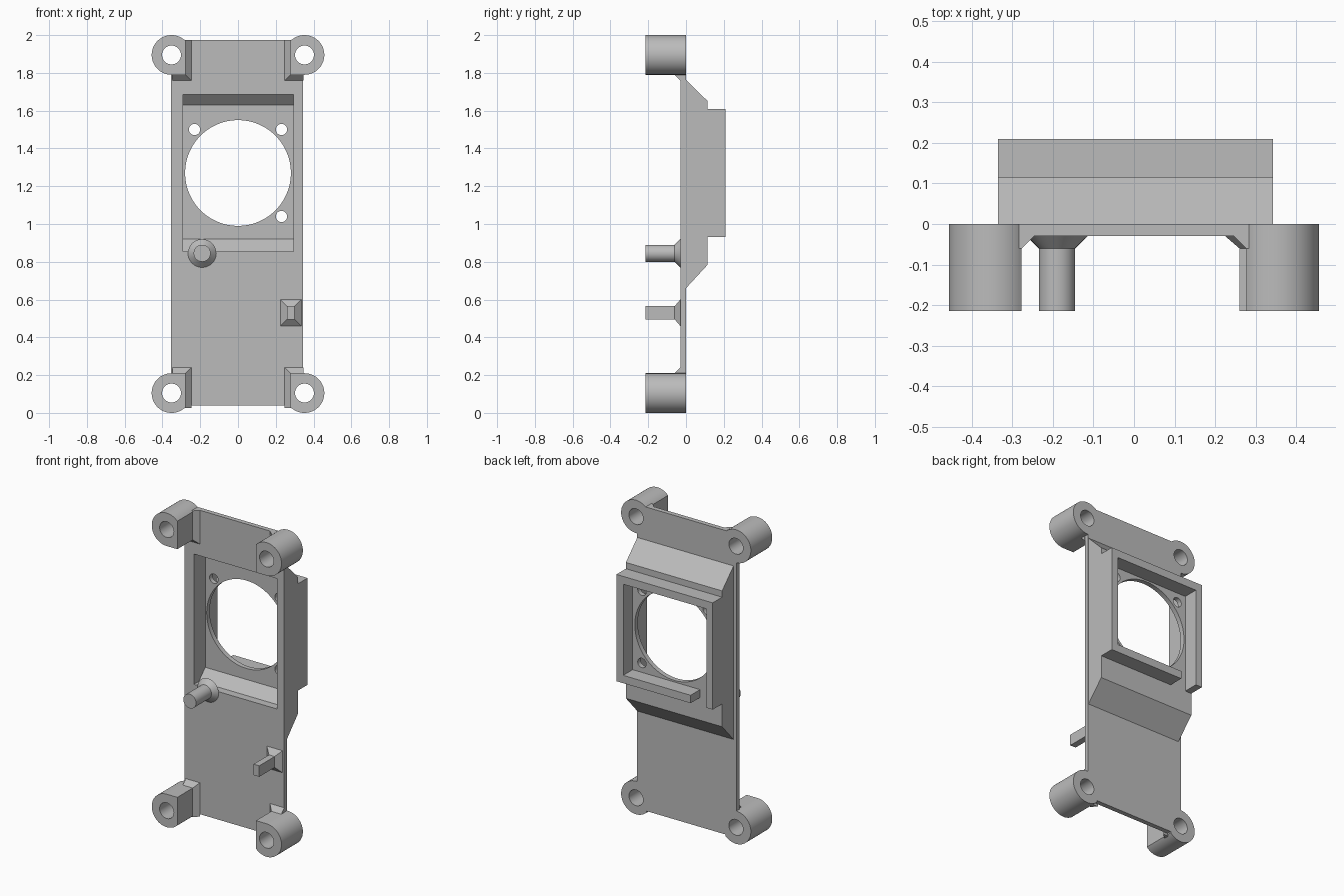
import bpy, bmesh
from math import cos, sin, pi, acos, radians

cube = bpy.data.objects.get("Cube")
if cube:
    bpy.data.objects.remove(cube, do_unlink=True)

grey = bpy.data.materials.new("plain_grey")
grey.use_nodes = True
COLOUR = (0.5, 0.5, 0.5, 1)
grey.diffuse_color = COLOUR
grey.node_tree.nodes["Principled BSDF"].inputs["Base Color"].default_value = COLOUR


def finish(name, bm):
    bmesh.ops.recalc_face_normals(bm, faces=bm.faces)
    mesh = bpy.data.meshes.new(name)
    bm.to_mesh(mesh)
    bm.free()
    mesh.materials.append(grey)
    obj = bpy.data.objects.new(name, mesh)
    bpy.context.collection.objects.link(obj)
    return obj


def loft(name, start, end):
    """Solid between two matching closed outlines."""
    bm = bmesh.new()
    a = [bm.verts.new(p) for p in start]
    b = [bm.verts.new(p) for p in end]
    bm.faces.new(a)
    bm.faces.new(b[::-1])
    n = len(a)
    for i in range(n):
        j = (i + 1) % n
        bm.faces.new((a[i], b[i], b[j], a[j]))
    return finish(name, bm)


def prism_x(name, profile, x0, x1):
    return loft(name, [(x0, y, z) for y, z in profile], [(x1, y, z) for y, z in profile])


def prism_y(name, profile, y0, y1):
    return loft(name, [(x, y0, z) for x, z in profile], [(x, y1, z) for x, z in profile])


def rect(x0, x1, z0, z1):
    return [(x0, z0), (x1, z0), (x1, z1), (x0, z1)]


def circle(x, z, r, n=48):
    return [(x + r * cos(2 * pi * i / n), z + r * sin(2 * pi * i / n)) for i in range(n)]


def flared(name, tip, foot, y0, y1):
    return loft(name, [(x, y0, z) for x, z in tip], [(x, y1, z) for x, z in foot])


def combine(obj, other, operation):
    mod = obj.modifiers.new("combine", 'BOOLEAN')
    mod.operation = operation
    mod.solver = 'EXACT'
    mod.object = other
    bpy.ops.object.select_all(action='DESELECT')
    bpy.context.view_layer.objects.active = obj
    obj.select_set(True)
    bpy.ops.object.modifier_apply(modifier=mod.name)
    bpy.data.objects.remove(other, do_unlink=True)


def smooth(obj):
    bpy.ops.object.select_all(action='DESELECT')
    bpy.context.view_layer.objects.active = obj
    obj.select_set(True)
    bpy.ops.object.shade_smooth_by_angle(angle=radians(30))


FRONT, PLATE, FLARE = -0.215, -0.03, -0.06
BOSS_R, HOLE_R, INNER = 0.105, 0.05, 0.075
corners = [(sx, sz, sx * 0.352, 0.105 if sz < 0 else 1.895)
           for sx in (-1, 1) for sz in (-1, 1)]

# Back plate with the raised rear housing
body = prism_y("back_plate", rect(-0.355, 0.345, 0.04, 1.975), PLATE, 0)
housing = prism_x("housing", [(-0.02, 1.765), (0, 1.765), (0.115, 1.65), (0.115, 1.61),
                              (0.21, 1.61), (0.21, 0.93), (0.115, 0.93),
                              (0.115, 0.785), (0, 0.66), (-0.02, 0.66)], -0.335, 0.343)
combine(body, housing, 'UNION')

# Front recess, rear pocket and cable slot
recess = prism_x("recess", [(-0.05, 1.685), (0.033, 1.685), (0.085, 1.63),
                            (0.085, 0.92), (0.02, 0.855), (-0.05, 0.855)], -0.29, 0.295)
combine(body, recess, 'DIFFERENCE')
pocket = prism_y("pocket", rect(-0.29, 0.295, 0.98, 1.56), 0.115, 0.3)
combine(body, pocket, 'DIFFERENCE')
slot = prism_y("slot", rect(-0.29, -0.18, 0.9, 1.0), 0.115, 0.3)
combine(body, slot, 'DIFFERENCE')

# Round opening, screw holes and corner holes
combine(body, prism_y("opening", circle(0, 1.27, 0.28, 96), 0.05, 0.15), 'DIFFERENCE')
for x, z in ((-0.23, 1.5), (0.23, 1.5), (0.23, 1.04)):
    combine(body, prism_y("screw_hole", circle(x, z, 0.03, 24), 0.05, 0.15), 'DIFFERENCE')
for sx, sz, cx, cz in corners:
    combine(body, prism_y("corner_hole", circle(cx, cz, HOLE_R), -0.3, 0.1), 'DIFFERENCE')
smooth(body)

# Corner bosses: round outside, square towards the plate, flared at the foot
end_angle = acos(-INNER / BOSS_R)
steps = 40
arc = [-pi / 2 + (end_angle + pi / 2) * i / steps for i in range(steps + 1)]
section = [(-INNER, -BOSS_R)] + [(BOSS_R * cos(a), BOSS_R * sin(a)) for a in arc]
for sx, sz, cx, cz in corners:
    def place(points):
        return [(cx + sx * x, cz + sz * z) for x, z in points]
    name = ("upper" if sz > 0 else "lower") + ("_left" if sx > 0 else "_right") + "_boss"
    boss = prism_y(name, place(section), FRONT, 0)
    tip = rect(-INNER, -0.005, -BOSS_R, 0.08)
    foot = rect(-INNER - 0.03, -0.005, -BOSS_R - 0.03, 0.08)
    combine(boss, flared("flare", place(tip), place(foot), FLARE, PLATE), 'UNION')
    combine(boss, prism_y("bore", circle(cx, cz, HOLE_R), -0.3, 0.1), 'DIFFERENCE')
    smooth(boss)

# Round peg with a conical foot
peg = prism_y("round_peg", circle(-0.19, 0.845, 0.045, 32), FRONT, FLARE)
foot = flared("round_peg_foot", circle(-0.19, 0.845, 0.045, 32),
              circle(-0.19, 0.845, 0.075, 32), FLARE, PLATE)
smooth(peg)
smooth(foot)

# Square peg with a pyramid foot
tip = rect(0.26, 0.3, 0.495, 0.565)
prism_y("square_peg", tip, FRONT, FLARE)
flared("square_peg_foot", tip, rect(0.225, 0.335, 0.46, 0.6), FLARE, PLATE)
